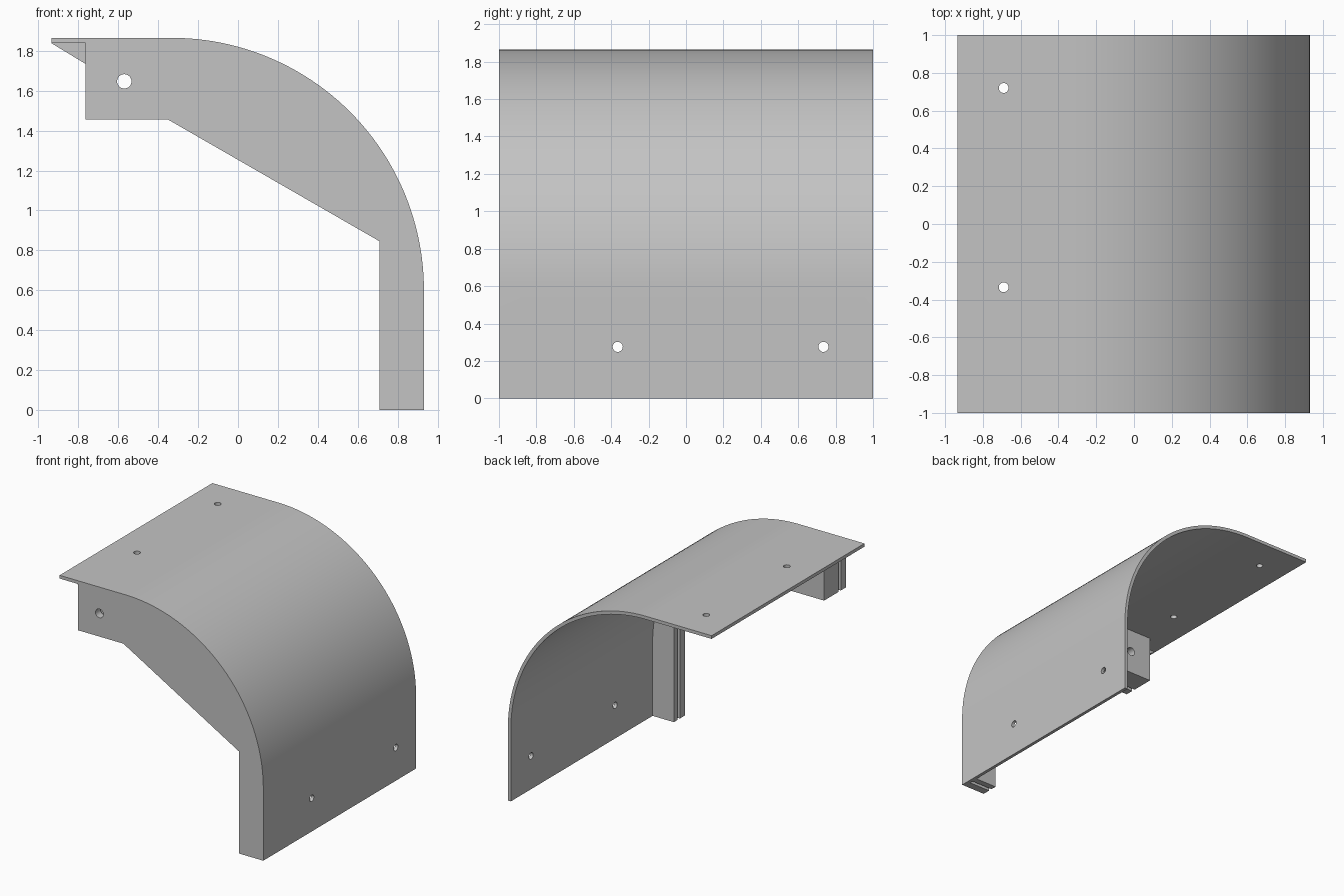
import bpy, bmesh, math
from mathutils import Vector

if "Cube" in bpy.data.objects:
    bpy.data.objects.remove(bpy.data.objects["Cube"])

GREY = (0.55, 0.55, 0.55, 1.0)
mat = bpy.data.materials.new("light_grey")
mat.use_nodes = True
mat.diffuse_color = GREY
mat.node_tree.nodes["Principled BSDF"].inputs["Base Color"].default_value = GREY

# Main dimensions
LEFT, RIGHT, TOP = -0.935, 0.932, 1.865
RADIUS, WALL = 1.265, 0.027
CX, CZ = RIGHT - RADIUS, TOP - RADIUS
INNER = RADIUS - WALL
WEB_END, WEB_LOW, LEG_IN = -0.765, 1.455, 0.71


def arc(radius, steps=48):
    """Quarter bend running from the flat top down to the upright wall."""
    angles = [math.pi / 2 * (1 - i / steps) for i in range(steps + 1)]
    return [(CX + radius * math.cos(a), CZ + radius * math.sin(a)) for a in angles]


def extrude(name, profile, y0, y1):
    """Solid made by pushing an x-z profile along y."""
    bm = bmesh.new()
    face = bm.faces.new([bm.verts.new((x, y0, z)) for x, z in profile])
    out = bmesh.ops.extrude_face_region(bm, geom=[face])
    verts = [v for v in out["geom"] if isinstance(v, bmesh.types.BMVert)]
    bmesh.ops.translate(bm, verts=verts, vec=(0, y1 - y0, 0))
    bmesh.ops.recalc_face_normals(bm, faces=bm.faces)
    mesh = bpy.data.meshes.new(name)
    bm.to_mesh(mesh)
    bm.free()
    mesh.materials.append(mat)
    obj = bpy.data.objects.new(name, mesh)
    bpy.context.collection.objects.link(obj)
    return obj


def activate(obj):
    bpy.ops.object.select_all(action='DESELECT')
    obj.select_set(True)
    bpy.context.view_layer.objects.active = obj


def drill(obj, centre, axis, radius, depth=0.8):
    """Round hole through a part."""
    turn = Vector(axis).to_track_quat('Z', 'Y').to_euler()
    bpy.ops.mesh.primitive_cylinder_add(vertices=32, radius=radius, depth=depth,
                                        location=centre, rotation=turn)
    cutter = bpy.context.object
    cutter.name = "hole_cutter"
    cutter.hide_render = True
    cutter.data.materials.append(mat)
    activate(obj)
    mod = obj.modifiers.new("hole", 'BOOLEAN')
    mod.operation = 'DIFFERENCE'
    mod.solver = 'EXACT'
    mod.object = cutter
    bpy.ops.object.modifier_apply(modifier=mod.name)
    bpy.data.objects.remove(cutter)


# Bent cover sheet
outer = [(LEFT, TOP)] + arc(RADIUS) + [(RIGHT, 0)]
inner = [(LEFT, TOP - WALL)] + arc(INNER) + [(RIGHT - WALL, 0)]
cover = extrude("cover_sheet", outer + inner[::-1], -1, 1)
for y in (-0.335, 0.72):
    drill(cover, (-0.69, y, TOP), (0, 0, 1), 0.026)
for y in (-0.365, 0.735):
    drill(cover, (RIGHT, y, 0.275), (1, 0, 0), 0.027)

# Front web, and a second web behind a narrow slot with a corner gusset
edge = arc(INNER) + [(RIGHT - WALL, 0), (LEG_IN, 0), (LEG_IN, 0.845),
                     (-0.35, WEB_LOW), (WEB_END, WEB_LOW)]
front_web = extrude("front_web", edge + [(WEB_END, TOP - WALL)], -1, -0.935)
gusset = [(WEB_END, 1.735), (LEFT, TOP - WALL)]
back_web = extrude("back_web", edge + gusset, -0.905, -0.855)

# Thick mounting boss behind the hole
boss = extrude("mounting_boss", [(WEB_END, WEB_LOW), (-0.37, WEB_LOW),
                                 (-0.37, TOP - WALL), (WEB_END, TOP - WALL)],
               -0.855, -0.715)

for part in (front_web, back_web, boss):
    drill(part, (-0.57, -0.86, 1.647), (0, 1, 0), 0.036)

# Smooth bend and hole walls, crisp edges
for part in (cover, front_web, back_web, boss):
    activate(part)
    bpy.ops.object.shade_smooth_by_angle(angle=math.radians(30))
